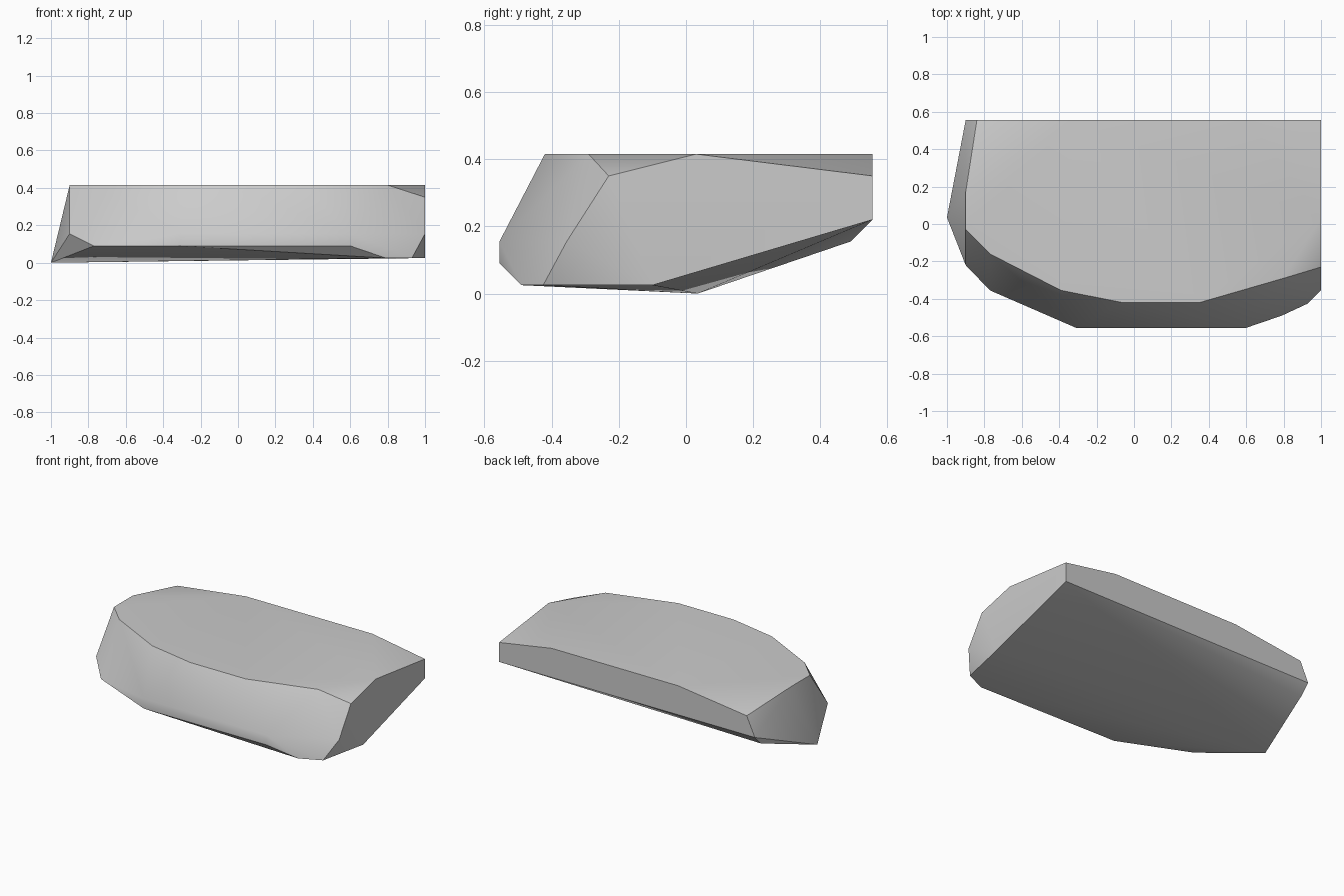
import bpy
import bmesh
from math import radians

cube = bpy.data.objects.get("Cube")
if cube:
    bpy.data.objects.remove(cube, do_unlink=True)

# Stone colour
stone = bpy.data.materials.new("stone_grey")
stone.use_nodes = True
colour = (0.6, 0.6, 0.6, 1)
stone.diffuse_color = colour
stone.node_tree.nodes["Principled BSDF"].inputs["Base Color"].default_value = colour

# Corners of the slab, from the top plane down to the underside
TOP = 0.415
top_rim = [(1, 0.03), (0.8, -0.29), (0.35, -0.42), (-0.06, -0.42), (-0.39, -0.355),
           (-0.77, -0.16), (-0.9, -0.03), (-0.9, 0.17), (-0.33, 0.555), (0.61, 0.555)]
shoulder = [(1, 0.555, 0.35), (-0.84, 0.555, 0.35), (1, -0.23, 0.35)]
waist = [(1, 0.555, 0.22), (-0.9, 0.555, 0.22), (-0.9, 0.49, 0.155), (-0.9, -0.22, 0.155),
         (1, -0.355, 0.155), (-0.31, -0.555, 0.155), (0.6, -0.555, 0.155)]
underside = [(-0.77, -0.355, 0.09), (-0.31, -0.555, 0.09), (0.6, -0.555, 0.09),
             (0.79, -0.49, 0.025), (0.93, -0.425, 0.025), (1, -0.1, 0.025), (-1, 0.035, 0)]
corners = [(x, y, TOP) for x, y in top_rim] + shoulder + waist + underside

# Wrap the corners in one convex block
bm = bmesh.new()
for co in corners:
    bm.verts.new(co)
bmesh.ops.convex_hull(bm, input=bm.verts[:])
bmesh.ops.dissolve_limit(bm, angle_limit=radians(1), verts=bm.verts[:], edges=bm.edges[:])
bmesh.ops.recalc_face_normals(bm, faces=bm.faces[:])

mesh = bpy.data.meshes.new("stone_slab")
bm.to_mesh(mesh)
bm.free()
mesh.materials.append(stone)
slab = bpy.data.objects.new("stone_slab", mesh)
bpy.context.collection.objects.link(slab)

# Soft facets with crisp main edges
bpy.ops.object.select_all(action='DESELECT')
slab.select_set(True)
bpy.context.view_layer.objects.active = slab
bpy.ops.object.shade_smooth_by_angle(angle=radians(30))
